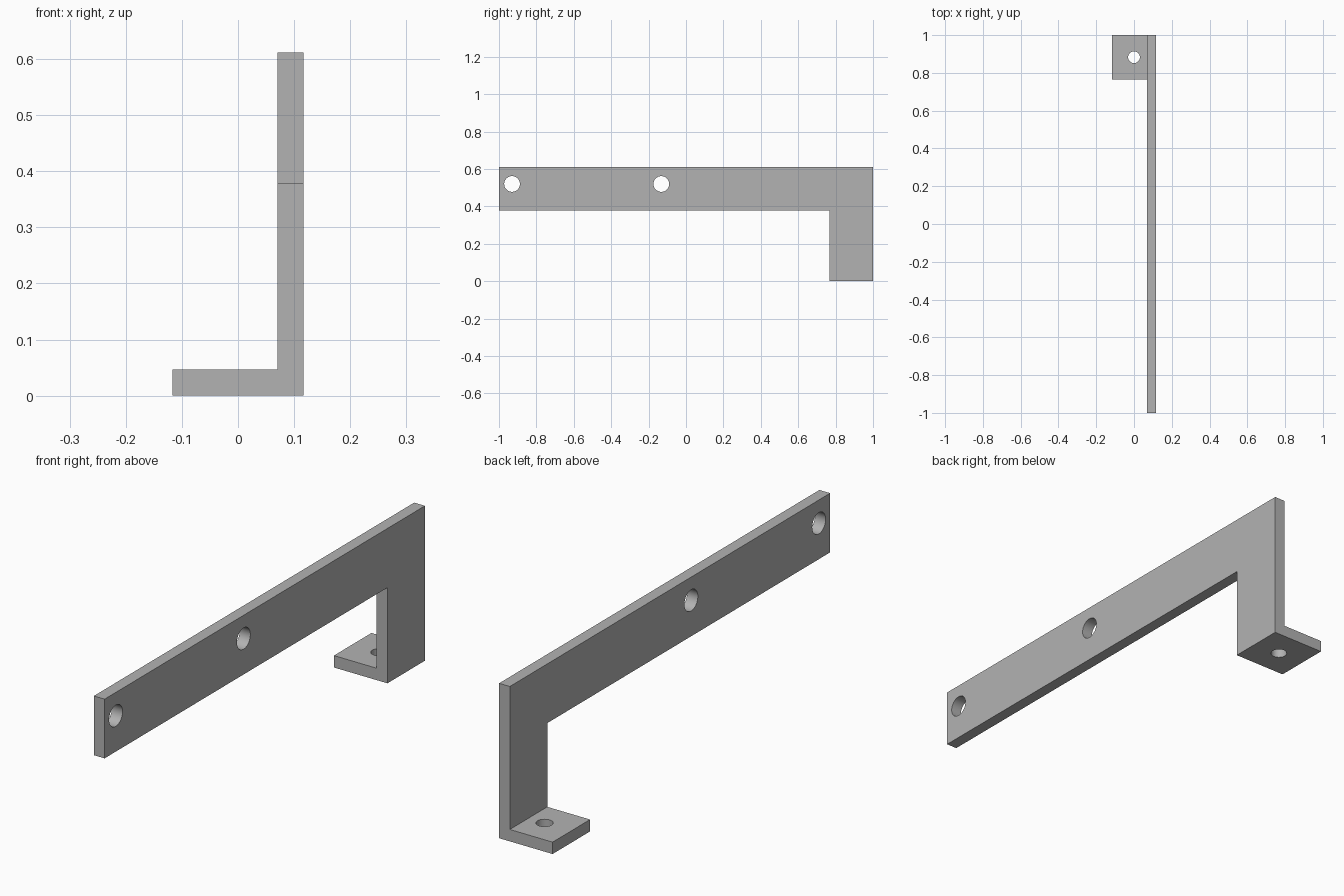
import bpy
import bmesh
import math
from mathutils import Vector

cube = bpy.data.objects.get("Cube")
if cube:
    bpy.data.objects.remove(cube, do_unlink=True)

# Main dimensions
HALF_WIDTH = 0.117
THICK = 0.047
INNER = HALF_WIDTH - THICK      # inner face of the upright plate
FRONT, LEG, BACK = -1.0, 0.766, 1.0
BAR_LOW, TOP = 0.378, 0.612

steel = bpy.data.materials.new("plain grey metal")
grey = (0.45, 0.45, 0.45, 1)
steel.diffuse_color = grey
steel.use_nodes = True
steel.node_tree.nodes["Principled BSDF"].inputs["Base Color"].default_value = grey


def extrude(bm, faces, offset):
    result = bmesh.ops.extrude_face_region(bm, geom=faces)["geom"]
    verts = [g for g in result if isinstance(g, bmesh.types.BMVert)]
    bmesh.ops.translate(bm, verts=verts, vec=offset)


def make_bracket():
    bm = bmesh.new()
    # Side outline as panels: bar, corner, leg, root of the foot
    panels = [(FRONT, LEG, BAR_LOW, TOP), (LEG, BACK, BAR_LOW, TOP),
              (LEG, BACK, THICK, BAR_LOW), (LEG, BACK, 0, THICK)]
    for y0, y1, z0, z1 in panels:
        corners = [(y0, z0), (y1, z0), (y1, z1), (y0, z1)]
        bm.faces.new([bm.verts.new((INNER, y, z)) for y, z in corners])
    bmesh.ops.remove_doubles(bm, verts=bm.verts[:], dist=0.0001)
    extrude(bm, bm.faces[:], Vector((THICK, 0, 0)))

    # Foot grows inward from the lowest inner panel
    root = [f for f in bm.faces
            if f.calc_center_median().x < INNER + 0.001
            and f.calc_center_median().z < THICK]
    extrude(bm, root, Vector((-HALF_WIDTH - INNER, 0, 0)))
    bmesh.ops.delete(bm, geom=[f for f in root if f.is_valid], context='FACES')

    bmesh.ops.recalc_face_normals(bm, faces=bm.faces[:])
    bmesh.ops.dissolve_limit(bm, angle_limit=0.01, verts=bm.verts[:], edges=bm.edges[:])
    mesh = bpy.data.meshes.new("bracket")
    bm.to_mesh(mesh)
    bm.free()
    mesh.materials.append(steel)
    obj = bpy.data.objects.new("bracket", mesh)
    bpy.context.collection.objects.link(obj)
    return obj


def drill(obj, centre, radius, rotation):
    bpy.ops.mesh.primitive_cylinder_add(vertices=48, radius=radius, depth=THICK * 3,
                                        location=centre, rotation=rotation)
    cutter = bpy.context.object
    cutter.name = "hole_cutter"
    cutter.hide_render = True
    cutter.data.materials.append(steel)
    mod = obj.modifiers.new("hole", 'BOOLEAN')
    mod.operation = 'DIFFERENCE'
    mod.solver = 'EXACT'
    mod.object = cutter
    bpy.context.view_layer.objects.active = obj
    bpy.ops.object.modifier_apply(modifier=mod.name)
    bpy.data.objects.remove(cutter, do_unlink=True)


bracket = make_bracket()

# Two holes through the bar, one through the foot
for y in (-0.93, -0.132):
    drill(bracket, (INNER + THICK / 2, y, 0.52), 0.042, (0, math.pi / 2, 0))
drill(bracket, (0, 0.883, THICK / 2), 0.031, (0, 0, 0))

bpy.ops.object.select_all(action='DESELECT')
bracket.select_set(True)
bpy.context.view_layer.objects.active = bracket
bpy.ops.object.shade_smooth_by_angle(angle=math.radians(30))
